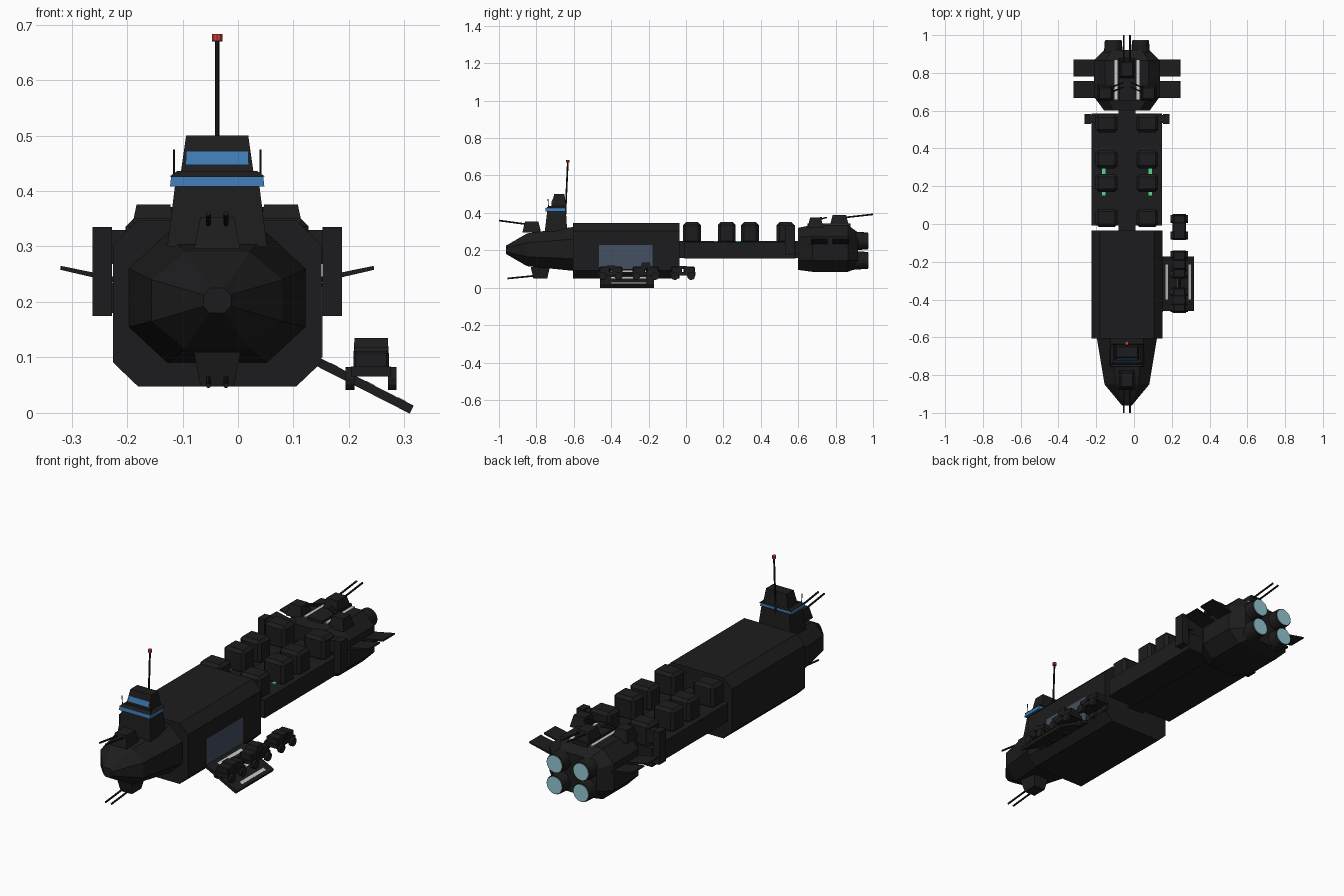
import bpy, bmesh, math
from mathutils import Vector

if "Cube" in bpy.data.objects:
    bpy.data.objects.remove(bpy.data.objects["Cube"])

C = -0.0375   # ship centre line in x


def material(name, rgb):
    m = bpy.data.materials.new(name)
    m.diffuse_color = (*rgb, 1)
    m.use_nodes = True
    m.node_tree.nodes["Principled BSDF"].inputs["Base Color"].default_value = m.diffuse_color
    return m


DARK = material("dark_hull", (0.012, 0.012, 0.013))
WHITE = material("white_paint", (0.75, 0.76, 0.78))
BLUE = material("window_blue", (0.05, 0.2, 0.45))
SLATE = material("bay_slate", (0.06, 0.08, 0.12))
GLOW = material("engine_glow", (0.3, 0.58, 0.65))
GREEN = material("green_light", (0.08, 0.7, 0.25))
RED = material("red_light", (0.6, 0.05, 0.05))


def finish(name, bm, mat):
    bmesh.ops.recalc_face_normals(bm, faces=bm.faces)
    me = bpy.data.meshes.new(name)
    bm.to_mesh(me)
    bm.free()
    ob = bpy.data.objects.new(name, me)
    bpy.context.collection.objects.link(ob)
    me.materials.append(mat)
    return ob


def loft(name, rings, mat=DARK):
    """Skin a list of closed rings of points and cap both ends."""
    bm = bmesh.new()
    vs = [[bm.verts.new(p) for p in r] for r in rings]
    n = len(vs[0])
    for a, b in zip(vs, vs[1:]):
        for i in range(n):
            bm.faces.new((a[i], a[(i + 1) % n], b[(i + 1) % n], b[i]))
    bm.faces.new(vs[0])
    bm.faces.new(vs[-1][::-1])
    return finish(name, bm, mat)


def octagon(y, w, z0, z1, cx, cb, ct):
    """Chamfered hull section: half width, heights, chamfer sizes."""
    half = [(w - cx, z0), (w, z0 + cb), (w, z1 - ct), (w - cx, z1)]
    return [(C + x, y, z) for x, z in half] + [(C - x, y, z) for x, z in half[::-1]]


def frustum(name, x, z0, z1, low, high, mat=DARK):
    """Tapered block; low/high = (half width, y0, y1)."""
    return loft(name, [[(x - w, a, z), (x + w, a, z), (x + w, b, z), (x - w, b, z)]
                       for z, (w, a, b) in ((z0, low), (z1, high))], mat)


def box(name, x0, x1, y0, y1, z0, z1, mat=DARK, bevel=0):
    w = (x1 - x0) / 2
    ob = frustum(name, (x0 + x1) / 2, z0, z1, (w, y0, y1), (w, y0, y1), mat)
    if bevel:
        m = ob.modifiers.new("bevel", 'BEVEL')
        m.width, m.segments = bevel, 1
    return ob


def rod(name, a, b, r, mat=DARK, sides=10, r2=None):
    a, b = Vector(a), Vector(b)
    d = b - a
    bm = bmesh.new()
    bmesh.ops.create_cone(bm, cap_ends=True, segments=sides, radius1=r,
                          radius2=r if r2 is None else r2, depth=d.length)
    ob = finish(name, bm, mat)
    ob.location = (a + b) / 2
    ob.rotation_euler = d.to_track_quat('Z', 'Y').to_euler()
    return ob


# Bow and cargo hold
loft("bow", [octagon(-0.962, 0.025, 0.18, 0.225, 0.012, 0.012, 0.012),
             octagon(-0.85, 0.118, 0.115, 0.29, 0.06, 0.05, 0.05),
             octagon(-0.60, 0.16, 0.09, 0.325, 0.07, 0.065, 0.065)])
loft("cargo_hold", [octagon(y, 0.188, 0.048, 0.347, 0.045, 0.043, 0.045)
                    for y in (-0.605, -0.035)])

# Spine, side cargo racks and stacked containers
box("spine", C - 0.045, C + 0.045, -0.06, 0.64, 0.16, 0.25)
for s, side in ((-1, "left"), (1, "right")):
    xs = sorted((C + s * 0.04, C + s * 0.187))
    box(side + "_cargo_rack", *xs, -0.008, 0.585, 0.155, 0.245)
    for y in (-0.015, 0.17, 0.295, 0.485):
        xs = sorted((C + s * 0.05, C + s * 0.165))
        box(side + "_container", *xs, y, y + 0.094, 0.235, 0.35, bevel=0.014)
    for y in (0.165, 0.28):
        x = C + s * 0.123
        box(side + "_deck_light", x - 0.01, x + 0.01, y - 0.014, y + 0.004 if y < 0.2 else y + 0.014,
            0.24, 0.25, GREEN)
    # Side plates at the end of the rack, tied in by two arms
    xs = sorted((C + s * 0.19, C + s * 0.225))
    box(side + "_end_plate", *xs, 0.53, 0.583, 0.175, 0.335)
    xs = sorted((C + s * 0.15, C + s * 0.2))
    box(side + "_end_arm", *xs, 0.535, 0.578, 0.18, 0.235)
    box(side + "_end_arm_top", *xs, 0.535, 0.578, 0.268, 0.33)

# Engine block and paint strips
loft("engine_block", [octagon(0.60, 0.12, 0.095, 0.32, 0.05, 0.05, 0.05),
                      octagon(0.675, 0.175, 0.085, 0.335, 0.06, 0.06, 0.06),
                      octagon(0.865, 0.175, 0.085, 0.335, 0.06, 0.06, 0.06),
                      octagon(0.92, 0.12, 0.105, 0.295, 0.04, 0.04, 0.04)])
box("engine_deck", C - 0.042, C + 0.042, 0.65, 0.88, 0.325, 0.343)
for s in (-1, 1):
    x = C + s * 0.058
    box("white_strip", x - 0.008, x + 0.008, 0.66, 0.87, 0.33, 0.338, WHITE)
    # Thrusters
    for z in (0.146, 0.25):
        x = C + s * 0.072
        rod("thruster", (x, 0.87, z), (x, 0.972, z), 0.052, sides=20, r2=0.045)
        rod("thruster_glow", (x, 0.96, z), (x, 0.975, z), 0.041, GLOW, 20)
    # Radiator fins, tilted up outward
    for y0, y1 in ((0.668, 0.757), (0.782, 0.872)):
        sec = [(0.14, 0.225), (0.283, 0.258), (0.282, 0.265), (0.14, 0.236)]
        loft("radiator_fin", [[(C + s * a, y, b) for a, b in sec] for y in (y0, y1)])

# Bridge tower
frustum("bridge_base", C, 0.30, 0.41, (0.09, -0.755, -0.635), (0.076, -0.742, -0.642))
frustum("bridge_window_band", C, 0.408, 0.426, (0.085, -0.752, -0.645), (0.083, -0.75, -0.645), BLUE)
frustum("bridge_roof", C, 0.426, 0.436, (0.086, -0.747, -0.638), (0.072, -0.735, -0.64))
frustum("bridge_cabin", C, 0.43, 0.50, (0.066, -0.722, -0.64), (0.056, -0.705, -0.65))
frustum("cabin_window", C, 0.447, 0.472, (0.057, -0.7215, -0.70), (0.056, -0.7155, -0.70), BLUE)
rod("mast", (C, -0.648, 0.32), (C, -0.632, 0.67), 0.0045)
rod("mast_light", (C, -0.632, 0.67), (C, -0.6315, 0.683), 0.01, RED)
for s in (-1, 1):
    rod("whip_antenna", (C + s * 0.078, -0.735, 0.43), (C + s * 0.078, -0.738, 0.475), 0.002, sides=6)


def turret(name, x, y0, y1, z0, z1, w, tip=None):
    """Gun house from z0 (mount) to z1 (top); tip = (y, z) of twin barrels."""
    frustum(name, x, min(z0, z1), max(z0, z1),
            *((((w, y0, y1), (w * 0.72, y0 + 0.014, y1 - 0.014)))[::1 if z1 > z0 else -1]))
    if tip:
        for s in (-1, 1):
            zb = z0 + (z1 - z0) * 0.7
            rod(name + "_barrel", (x + s * 0.016, (y0 + y1) / 2, zb),
                (x + s * 0.016, *tip), 0.0045, sides=8)


# Gun turrets
turret("bow_top_turret", C, -0.875, -0.775, 0.295, 0.353, 0.042, (-1.0, 0.359))
turret("bow_belly_turret", C, -0.83, -0.728, 0.11, 0.048, 0.042, (-0.955, 0.049))
turret("stern_turret", C, 0.77, 0.87, 0.335, 0.388, 0.042, (1.0, 0.392))
for s in (-1, 1):
    turret("stern_side_turret", C + s * 0.115, 0.65, 0.735, 0.32, 0.376, 0.042)
    for d in (0, 0.025):
        rod("side_turret_barrel", (C + s * 0.10, 0.69 + d, 0.365),
            (C + s * 0.02, 0.725 + d, 0.375), 0.004, sides=8)

# Loading bay door and ramp with stripes
box("bay_opening", 0.14, 0.1525, -0.465, -0.178, 0.10, 0.228, SLATE)


def on_ramp(name, t0, t1, y0, y1, h0, h1, mat=DARK):
    """Block on the sloped ramp: t runs down the slope, h is across it."""
    d, n = Vector((0.891, 0, -0.454)), Vector((0.454, 0, 0.891))
    o = Vector((0.15, 0, 0.098))
    sec = [o + d * t + n * h for t, h in ((t0, h0), (t1, h0), (t1, h1), (t0, h1))]
    return loft(name, [[(p.x, y, p.z) for p in sec] for y in (y0, y1)], mat)


on_ramp("ramp", 0, 0.187, -0.46, -0.172, -0.016, 0)
for t in (0.018, 0.155):
    on_ramp("ramp_stripe", t, t + 0.016, -0.4, -0.215, -0.002, 0.001, WHITE)
on_ramp("ramp_centre_stripe", 0.09, 0.108, -0.4, -0.215, -0.002, 0.001, WHITE)


def vehicle(name, y0, y1, cab):
    """Four-wheeled cargo vehicle with chassis, load box and raised cab."""
    x, m = 0.24, (y0 + y1) / 2
    box(name + "_chassis", x - 0.036, x + 0.036, y0, y1, 0.066, 0.084)
    box(name + "_load", x - 0.032, x + 0.032, y0 + 0.005, m - 0.004, 0.08, 0.112, bevel=0.004)
    box(name + "_load_rear", x - 0.032, x + 0.032, m + 0.004, y1 - 0.005, 0.08, 0.112, bevel=0.004)
    frustum(name + "_cab", x, 0.1, cab, (0.032, m - 0.028, m + 0.028), (0.03, m - 0.02, m + 0.022))
    for s in (-1, 1):
        for y in (y0 + 0.025, y1 - 0.025):
            rod(name + "_wheel", (x + s * 0.03, y, 0.062), (x + s * 0.046, y, 0.062), 0.021, sides=12)


vehicle("lead_vehicle", -0.47, -0.335, 0.118)
vehicle("middle_vehicle", -0.29, -0.14, 0.135)
vehicle("rear_vehicle", -0.085, 0.052, 0.115)
rod("tow_bar", (0.24, -0.34, 0.075), (0.24, -0.28, 0.075), 0.006, sides=8)
